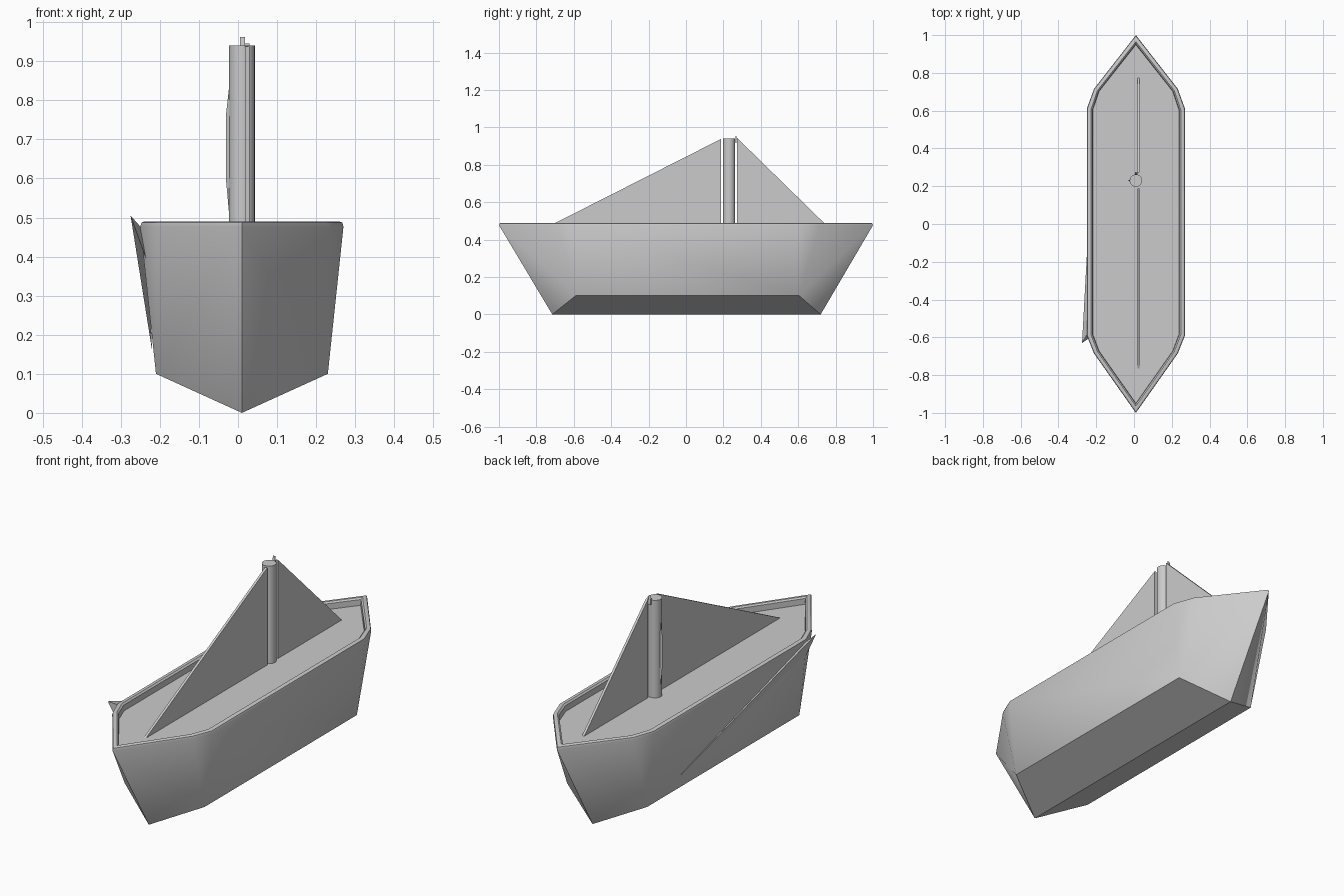
import bpy, bmesh, math

if "Cube" in bpy.data.objects:
    bpy.data.objects.remove(bpy.data.objects["Cube"])

CX = 0.01  # centreline of the hull


def finish(bm, name, angle=None):
    bmesh.ops.recalc_face_normals(bm, faces=bm.faces)
    me = bpy.data.meshes.new(name)
    bm.to_mesh(me)
    bm.free()
    ob = bpy.data.objects.new(name, me)
    bpy.context.collection.objects.link(ob)
    if angle:
        bpy.context.view_layer.objects.active = ob
        ob.select_set(True)
        bpy.ops.object.shade_smooth_by_angle(angle=math.radians(angle))
        ob.select_set(False)
    return ob


def ring(bm, d, z):
    """Deck outline, inset by d, at height z."""
    side = [(0.26 - d, -0.59 + 0.2 * d), (0.26 - d, 0.61 - 0.2 * d)]
    right = [(0.222 - 0.85 * d, -0.685 + 0.4 * d)] + side + [(0.222 - 0.85 * d, 0.715 - 0.4 * d)]
    pts = [(0, -1 + 1.6 * d)] + right + [(0, 1 - 1.6 * d)]
    pts += [(-x, y) for x, y in reversed(right)]
    return [bm.verts.new((CX + x, y, z)) for x, y in pts]


def plate(name, profile, x0, x1):
    """Flat y-z outline given thickness along x."""
    bm = bmesh.new()
    f = bm.faces.new([bm.verts.new((x0, y, z)) for y, z in profile])
    new = bmesh.ops.extrude_face_region(bm, geom=[f])["geom"]
    bmesh.ops.translate(bm, vec=(x1 - x0, 0, 0),
                        verts=[v for v in new if isinstance(v, bmesh.types.BMVert)])
    return finish(bm, name)


# Hull with rounded rim and sunken deck
bm = bmesh.new()
rings = [ring(bm, d, z) for d, z in
         [(0, 0.477), (0.003, 0.487), (0.01, 0.49), (0.022, 0.49), (0.03, 0.483), (0.032, 0.455)]]
for a, b in zip(rings, rings[1:]):
    for i in range(10):
        j = (i + 1) % 10
        bm.faces.new((a[i], a[j], b[j], b[i]))
bm.faces.new(rings[-1])
top = rings[0]
keel = [bm.verts.new((CX, y, 0)) for y in (-0.715, 0.72)]
right = [bm.verts.new((CX + 0.22, y, 0.1)) for y in (-0.59, 0.605)]
left = [bm.verts.new((CX - 0.22, y, 0.1)) for y in (-0.59, 0.605)]
for chine, (t0, t1, t2, t3, t4, t5) in ((right, (0, 1, 2, 3, 4, 5)), (left, (0, 9, 8, 7, 6, 5))):
    bow, stern = chine
    for f in ((top[t0], keel[0], bow), (top[t0], bow, top[t1]), (top[t1], bow, top[t2]),
              (top[t2], bow, stern, top[t3]), (top[t3], stern, top[t4]),
              (top[t4], stern, top[t5]), (top[t5], stern, keel[1]),
              (bow, keel[0], keel[1], stern)):
        bm.faces.new(f)
finish(bm, "hull", 35)

# Mast
bm = bmesh.new()
bmesh.ops.create_cone(bm, cap_ends=True, segments=24, radius1=0.033, radius2=0.033, depth=0.5)
bmesh.ops.translate(bm, verts=bm.verts, vec=(CX, 0.23, 0.69))
finish(bm, "mast", 30)

# Sails and the small peak on the aft sail
plate("front_sail", [(-0.77, 0.453), (0.187, 0.453), (0.187, 0.938)], 0.018, 0.03)
plate("aft_sail", [(0.272, 0.453), (0.775, 0.453), (0.272, 0.945)], 0.018, 0.03)
plate("sail_peak", [(0.262, 0.92), (0.275, 0.92), (0.267, 0.962)], 0.005, 0.018)

# Loose cloth slivers on the port side of the hull and the mast
bm = bmesh.new()
tip, low, a, b = [bm.verts.new(p) for p in
                  ((-0.275, -0.63, 0.505), (-0.22, 0.38, 0.16),
                   (-0.235, -0.56, 0.46), (-0.23, -0.6, 0.38))]
for f in ((tip, low, a), (tip, a, b), (tip, b, low), (low, b, a)):
    bm.faces.new(f)
finish(bm, "side_sliver")

bm = bmesh.new()
rows = [[bm.verts.new(p) for p in ((x, 0.23, z), (0, 0.208, z), (0, 0.252, z))]
        for x, z in ((-0.018, 0.455), (-0.031, 0.6), (-0.031, 0.76), (-0.02, 0.86))]
for p, q in zip(rows, rows[1:]):
    for i in range(3):
        j = (i + 1) % 3
        bm.faces.new((p[i], p[j], q[j], q[i]))
bm.faces.new(rows[0])
bm.faces.new(rows[-1])
finish(bm, "mast_sliver")
